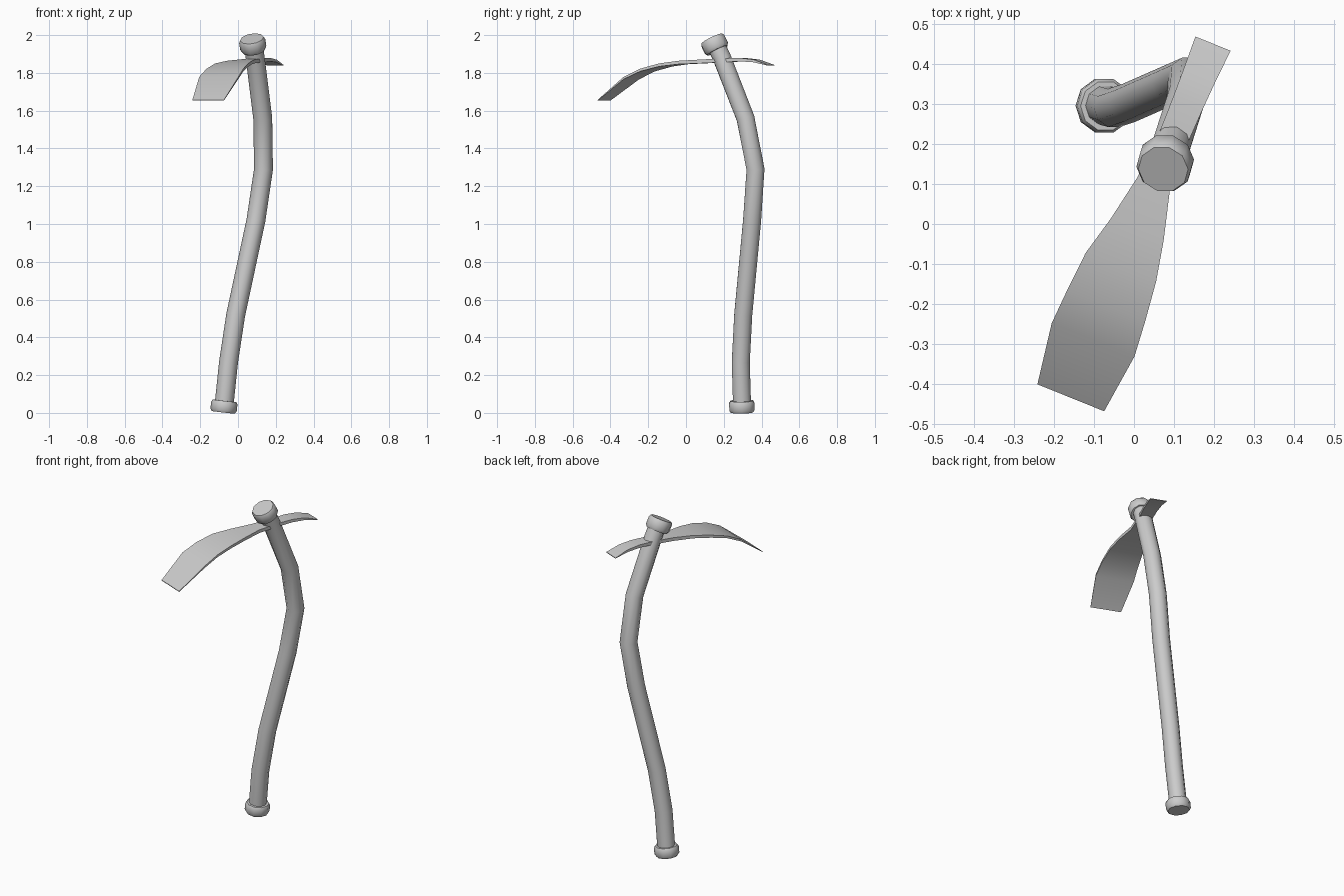
import bpy, bmesh, math
from mathutils import Vector

if "Cube" in bpy.data.objects:
    bpy.data.objects.remove(bpy.data.objects["Cube"])

SIDES = 10


def finish(bm, name, angle):
    bmesh.ops.recalc_face_normals(bm, faces=bm.faces[:])
    mesh = bpy.data.meshes.new(name)
    bm.to_mesh(mesh)
    bm.free()
    ob = bpy.data.objects.new(name, mesh)
    bpy.context.collection.objects.link(ob)
    bpy.ops.object.select_all(action='DESELECT')
    ob.select_set(True)
    bpy.context.view_layer.objects.active = ob
    bpy.ops.object.shade_smooth_by_angle(angle=math.radians(angle))
    return ob


def loft(name, rings, angle):
    """Skin closed rings of points and cap both ends."""
    bm = bmesh.new()
    loops = [[bm.verts.new(p) for p in ring] for ring in rings]
    for a, b in zip(loops, loops[1:]):
        n = len(a)
        for i in range(n):
            bm.faces.new((a[i], a[(i + 1) % n], b[(i + 1) % n], b[i]))
    bm.faces.new(loops[0][::-1])
    bm.faces.new(loops[-1])
    return finish(bm, name, angle)


def tube(name, points, radii):
    """Round section swept along a path."""
    pts = [Vector(p) for p in points]
    rings = []
    for i, (c, r) in enumerate(zip(pts, radii)):
        before = (c - pts[i - 1]).normalized() if i else Vector()
        after = (pts[i + 1] - c).normalized() if i + 1 < len(pts) else Vector()
        t = (before + after).normalized()
        u = Vector((0, 1, 0)).cross(t).normalized()
        v = t.cross(u)
        rings.append([c + r * (u * math.cos(a) + v * math.sin(a))
                      for a in (2 * math.pi * k / SIDES for k in range(SIDES))])
    return loft(name, rings, 45)


# Crooked wooden handle
path = [(-0.075, 0.297, 0.03), (-0.05, 0.29, 0.27), (-0.012, 0.303, 0.52),
        (0.095, 0.35, 1.02), (0.135, 0.368, 1.29), (0.131, 0.315, 1.56),
        (0.091, 0.19, 1.88), (0.081, 0.157, 1.95)]
tube("handle", path, [0.05] * len(path))


# Chamfered caps on both ends of the handle
def cap(name, start, end):
    a, b = Vector(start), Vector(end)
    tube(name, [a.lerp(b, f) for f in (0, 0.2, 0.8, 1)],
         [0.062, 0.07, 0.07, 0.063])


cap("bottom_cap", (-0.078, 0.296, 0.003), (-0.071, 0.295, 0.064))
cap("top_cap", (0.083, 0.167, 1.919), (0.073, 0.137, 1.981))

# Curved blade: distance along, left edge, right edge, height, thickness
sections = [
    (-0.462, -0.074, 0.106, 1.655, 0.004),
    (-0.307, -0.098, 0.125, 1.772, 0.012),
    (-0.215, -0.093, 0.117, 1.815, 0.014),
    (-0.112, -0.085, 0.105, 1.842, 0.016),
    (-0.010, -0.059, 0.084, 1.855, 0.018),
    (0.110, -0.036, 0.052, 1.861, 0.020),
    (0.240, -0.027, 0.049, 1.867, 0.020),
    (0.330, -0.028, 0.052, 1.870, 0.018),
    (0.410, -0.030, 0.056, 1.863, 0.014),
    (0.492, -0.033, 0.062, 1.840, 0.004)]
along = Vector((0.374, 0.927, 0))
across = Vector((0.927, -0.374, 0))
up = Vector((0, 0, 1))
rings = []
for s, left, right, z, t in sections:
    c = along * s + up * z
    rings.append([c + across * left - up * t / 2, c + across * right - up * t / 2,
                  c + across * right + up * t / 2, c + across * left + up * t / 2])
loft("blade", rings, 30)
